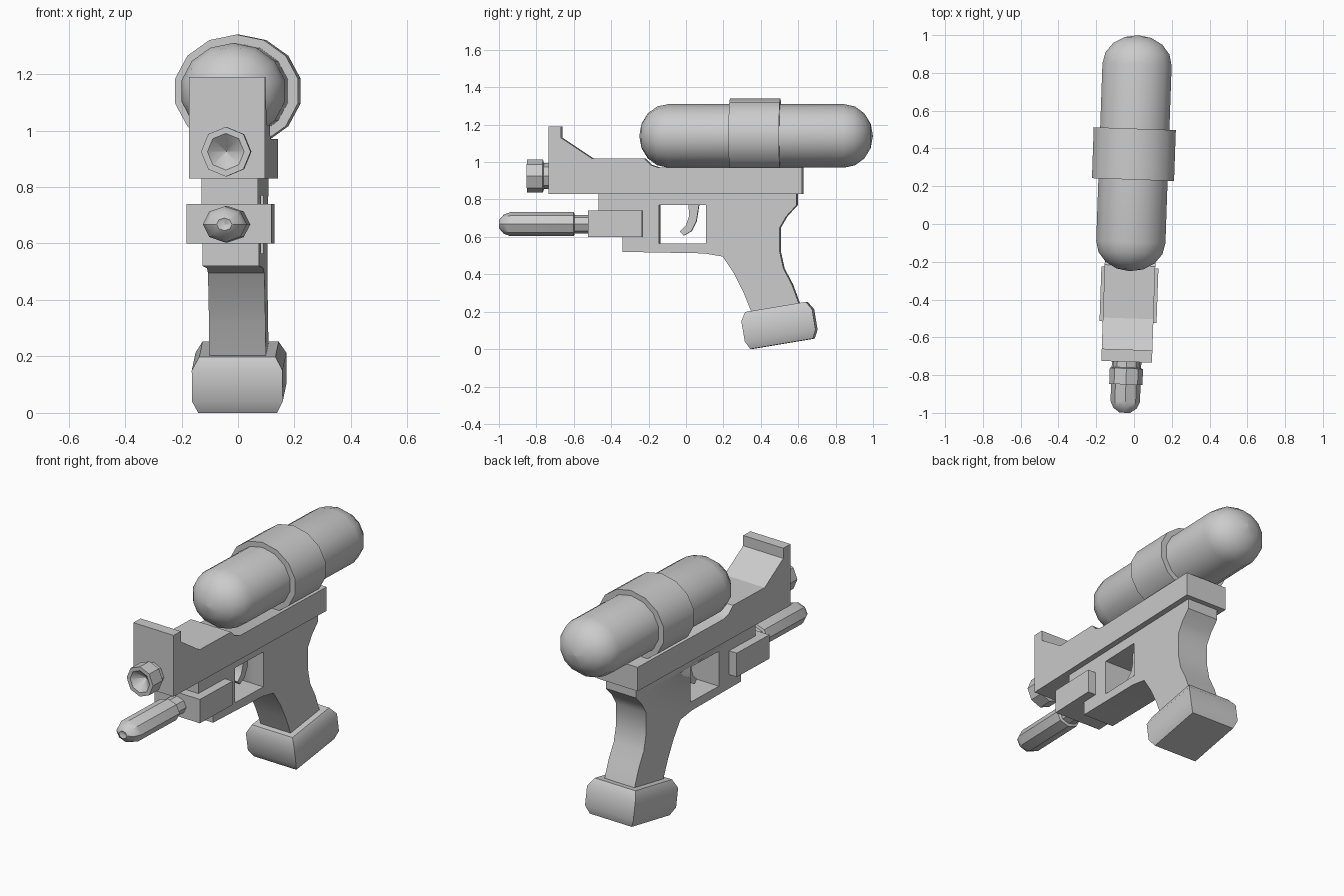
import bpy, bmesh
from math import sin, cos, pi, radians
from mathutils import Matrix

if "Cube" in bpy.data.objects:
    bpy.data.objects.remove(bpy.data.objects["Cube"])

# whole toy is yawed slightly about z
PLACE = Matrix.Translation((-0.0135, 0, 0)) @ Matrix.Rotation(-0.035, 4, 'Z')


def finish(name, bm, angle=32):
    bmesh.ops.recalc_face_normals(bm, faces=bm.faces)
    me = bpy.data.meshes.new(name)
    bm.to_mesh(me)
    bm.free()
    ob = bpy.data.objects.new(name, me)
    bpy.context.collection.objects.link(ob)
    ob.matrix_world = PLACE
    bpy.ops.object.select_all(action='DESELECT')
    ob.select_set(True)
    bpy.context.view_layer.objects.active = ob
    bpy.ops.object.shade_smooth_by_angle(angle=radians(angle))
    return ob


def loft(name, rings, angle=32):
    """Skin a list of closed point loops and cap both ends."""
    bm = bmesh.new()
    loops = [[bm.verts.new(p) for p in r] for r in rings]
    n = len(loops[0])
    for a, b in zip(loops, loops[1:]):
        for i in range(n):
            j = (i + 1) % n
            bm.faces.new((a[i], a[j], b[j], b[i]))
    bm.faces.new(loops[0])
    bm.faces.new(loops[-1])
    bmesh.ops.remove_doubles(bm, verts=bm.verts, dist=1e-5)
    return finish(name, bm, angle)


def plate(name, profile, hw):
    """Side profile (y, z) extruded to half width hw."""
    return loft(name, [[(s * hw, y, z) for y, z in profile] for s in (-1, 1)])


def lathe(name, prof, z0, sides, rx=1, rz=1, angle=32):
    """Profile (y, r) turned around a lengthwise axis at height z0."""
    return loft(name, [[(rx * max(r, 1e-4) * sin(2 * pi * i / sides), y,
                         z0 + rz * max(r, 1e-4) * cos(2 * pi * i / sides))
                        for i in range(sides)] for y, r in prof], angle)


def rect(y0, y1, z0, z1):
    return [(y0, z0), (y1, z0), (y1, z1), (y0, z1)]


# upper barrel housing with front sight
plate("upper_housing", [(-0.73, 0.83), (-0.73, 1.19), (-0.665, 1.19), (-0.665, 1.13),
                        (-0.5, 1.02), (-0.22, 1.02), (-0.185, 0.985), (-0.14, 0.97),
                        (0.625, 0.97), (0.625, 0.83)], 0.134)

# lower frame and grip, with trigger opening
frame = plate("grip_frame", [(-0.465, 0.835), (-0.465, 0.69), (-0.335, 0.69), (-0.335, 0.52),
                             (0.1, 0.512), (0.2, 0.495), (0.26, 0.405), (0.31, 0.305),
                             (0.365, 0.17), (0.62, 0.21), (0.605, 0.25), (0.57, 0.345),
                             (0.525, 0.43), (0.505, 0.52), (0.505, 0.65), (0.54, 0.71),
                             (0.595, 0.77), (0.595, 0.835)], 0.1)
cutter = plate("trigger_opening_cutter", rect(-0.14, 0.11, 0.565, 0.77), 0.3)
cutter.hide_render = True
cutter.hide_viewport = True
cut = frame.modifiers.new("opening", 'BOOLEAN')
cut.operation, cut.solver, cut.object = 'DIFFERENCE', 'EXACT', cutter

# trigger
plate("trigger", [(0.015, 0.78), (0.017, 0.71), (0.0, 0.66), (-0.032, 0.63), (-0.012, 0.607),
                  (0.03, 0.63), (0.057, 0.685), (0.072, 0.78)], 0.035)

# pump guide block
plate("pump_block", rect(-0.52, -0.23, 0.6, 0.74), 0.151)

# tilted grip foot
tilt = radians(9.5)
foot = []
for h, l, w in ((-0.1, 0.17, 0.14), (-0.055, 0.192, 0.161),
                (0.055, 0.192, 0.161), (0.1, 0.165, 0.135)):
    foot.append([(sx * w, 0.5 + sy * l * cos(tilt) - h * sin(tilt),
                  0.127 + sy * l * sin(tilt) + h * cos(tilt))
                 for sx, sy in ((-1, -1), (1, -1), (1, 1), (-1, 1))])
loft("grip_foot", foot)

# water tank with domed ends, and its strap
dome = [(0.155 * (1 - cos(pi / 8 * i)), sin(pi / 8 * i)) for i in range(5)]
lathe("water_tank", [(-0.25 + d, r) for d, r in dome] + [(1 - d, r) for d, r in reversed(dome)],
      1.14, 14, 0.188, 0.17)
lathe("tank_strap", [(0.235, 1), (0.505, 1)], 1.14, 14, 0.223, 0.2)

# nozzle with conical mouth
lathe("nozzle", [(-0.79, 0), (-0.85, 0.065), (-0.85, 0.088), (-0.765, 0.088),
                 (-0.76, 0.07), (-0.72, 0.07)], 0.925, 8)

# pump handle with rounded tip
lathe("pump_handle", [(-0.99, 0), (-1.0, 0.35), (-0.975, 0.8), (-0.94, 1), (-0.6, 1),
                      (-0.595, 0.78), (-0.5, 0.78)], 0.668, 8, 0.078, 0.064)
